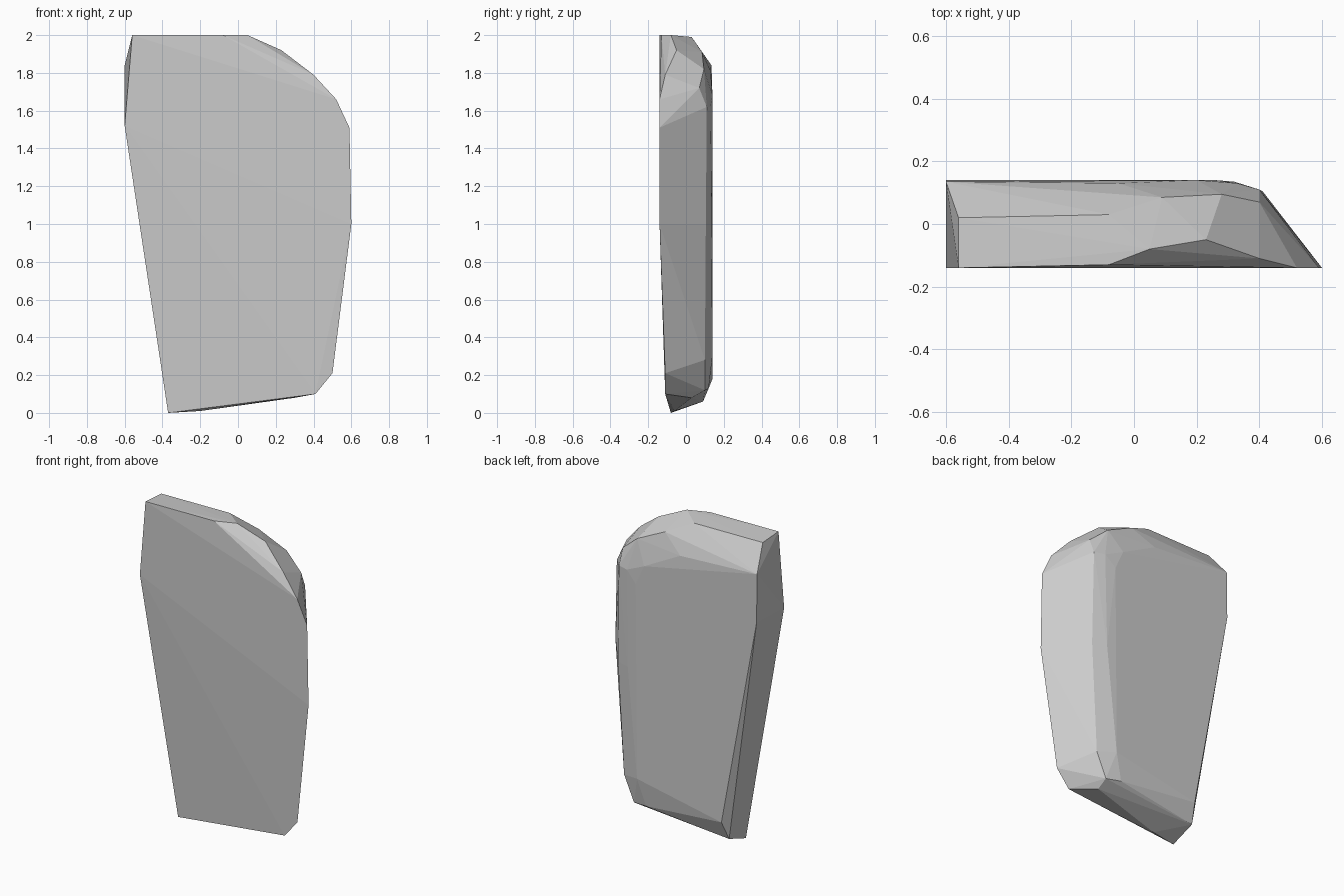
import bpy
import bmesh
import math

# Remove the default object
default_cube = bpy.data.objects.get("Cube")
if default_cube:
    bpy.data.objects.remove(default_cube, do_unlink=True)


def make_material(name, colour):
    material = bpy.data.materials.new(name)
    material.use_nodes = True
    material.diffuse_color = colour
    shader = material.node_tree.nodes["Principled BSDF"]
    shader.inputs["Base Color"].default_value = colour
    return material


def hewn_block(name, corner_groups, material):
    """Wrap a flat-faced stone skin around its chiselled corners."""
    bm = bmesh.new()
    for group in corner_groups:
        for corner in group:
            bm.verts.new(corner)
    hull = bmesh.ops.convex_hull(bm, input=bm.verts[:])
    unused = {v for v in hull["geom_interior"] + hull["geom_unused"]
              if isinstance(v, bmesh.types.BMVert)}
    bmesh.ops.delete(bm, geom=list(unused), context="VERTS")

    # Merge nearly coplanar triangles into broad facets
    bmesh.ops.dissolve_limit(bm, angle_limit=math.radians(1),
                             verts=bm.verts[:], edges=bm.edges[:])
    bmesh.ops.recalc_face_normals(bm, faces=bm.faces[:])
    mesh = bpy.data.meshes.new(name)
    bm.to_mesh(mesh)
    bm.free()
    mesh.materials.append(material)
    block = bpy.data.objects.new(name, mesh)
    bpy.context.collection.objects.link(block)
    return block


# Broad front face
front_outline = [
    (-.56, -.14, 2), (-.08, -.13, 2), (.52, -.14, 1.66), (.59, -.14, 1.51),
    (.6, -.14, 1), (.5, -.11, .21), (.41, -.11, .1),
    (-.37, -.08, 0), (-.6, -.14, 1.52),
]

# Rounded upper shoulder and sloping crown
shoulder = [
    (.05, -.08, 2), (.23, -.05, 1.92), (.4, -.11, 1.79),
    (-.56, .02, 1.99), (-.08, .03, 1.99), (.09, .085, 1.91),
    (.28, .095, 1.82), (.4, .07, 1.72),
]

# Slanted side, where it meets the back
side_ridge = [(.4, .11, 1.62), (.41, .105, 1), (.37, .1, .28)]

# Flat back face
back_outline = [
    (-.6, .135, 1.84), (-.6, .14, 1.53), (-.05, .13, 1.81),
    (.2, .14, 1.68), (.33, .13, 1.62), (.26, .14, 1.55),
    (.32, .135, 1), (.25, .14, .3), (-.35, .14, .18),
]

# Slanted underside
foot = [(-.2, -.06, .01), (.3, .03, .08), (.3, .1, .12),
        (.2, .12, .13), (-.37, .09, .06)]

stone = make_material("grey_stone", (.6, .6, .6, 1))
hewn_block("stone_slab",
           [front_outline, shoulder, side_ridge, back_outline, foot], stone)
